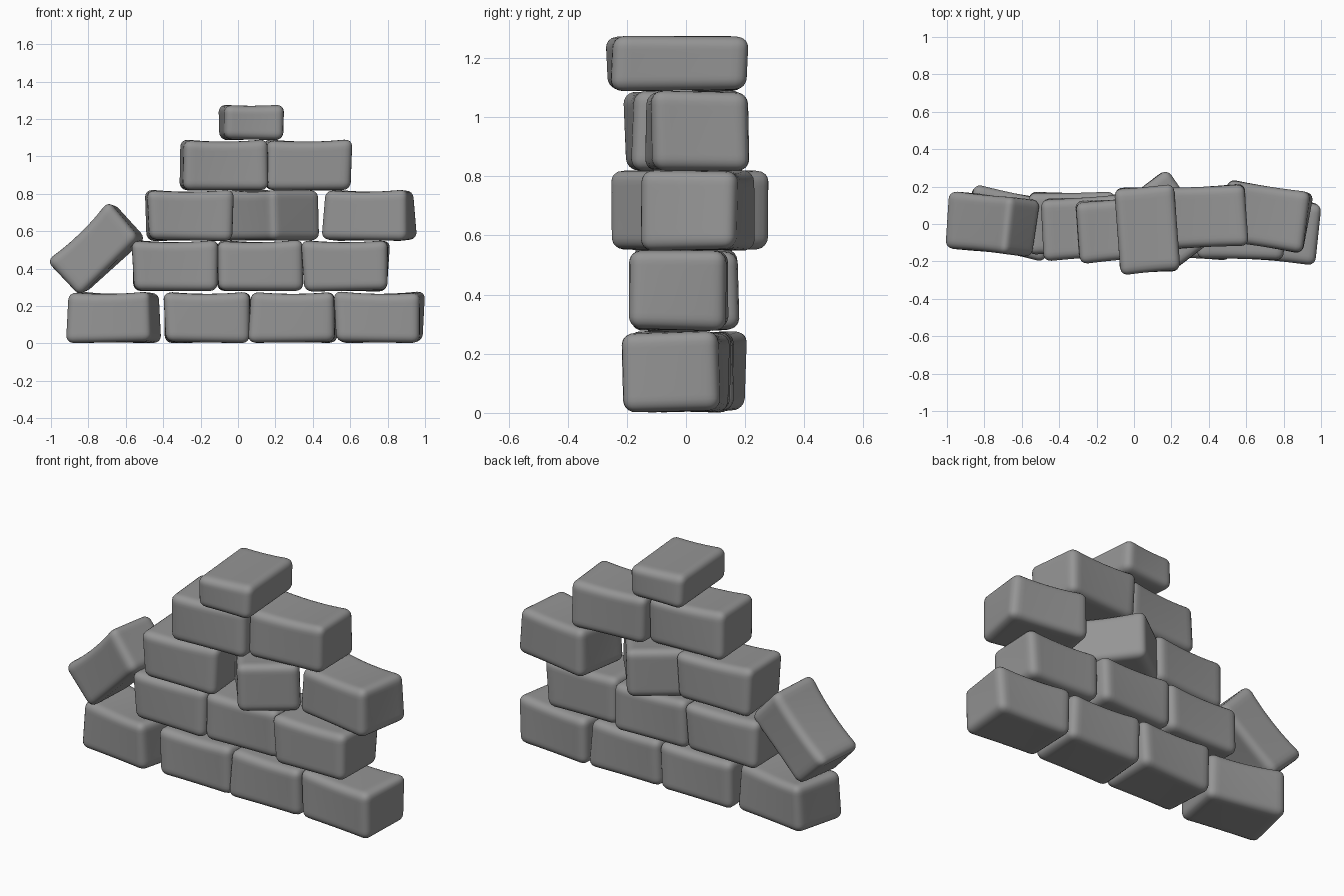
import bpy, bmesh, random
from math import radians, copysign
from mathutils import Vector, Euler

if "Cube" in bpy.data.objects:
    bpy.data.objects.remove(bpy.data.objects["Cube"])

random.seed(4)
R = 0.042  # edge rounding

stone = bpy.data.materials.new("dark_grey_stone")
stone.diffuse_color = (0.3, 0.3, 0.3, 1)
stone.use_nodes = True
stone.node_tree.nodes["Principled BSDF"].inputs["Base Color"].default_value = stone.diffuse_color


def brick(name, loc, yaw=0, size=(0.455, 0.332, 0.272), tilt=0, sag=0.012):
    """Rounded, slightly worn brick with a gently dished top."""
    bm = bmesh.new()
    bmesh.ops.create_cube(bm, size=2)
    bmesh.ops.subdivide_edges(bm, edges=bm.edges[:], cuts=13, use_grid_fill=True)
    half = Vector(size) / 2
    # random lean of each end gives the hand-cut look
    j = [random.uniform(-0.007, 0.007) for _ in range(5)]
    for v in bm.verts:
        # gather the grid lines toward the edges, then round the box
        p = Vector([copysign(abs(c) ** 0.6, c) * h for c, h in zip(v.co, half)])
        inner = Vector([max(-h + R, min(h - R, c)) for c, h in zip(p, half)])
        p = inner + (p - inner).normalized() * R
        u, w, t = (p[i] / half[i] for i in range(3))
        top = (t + 1) / 2
        p.z += top * (sag * (u * u - 1) + j[0] * u * w) + (1 - top) * j[1] * u * w
        p.x += j[2] * w * t + j[3] * u * t
        p.y += j[4] * u * t - 0.005 * w * (1 - u * u)
        v.co = p
    me = bpy.data.meshes.new(name)
    bm.to_mesh(me)
    bm.free()
    me.materials.append(stone)
    for f in me.polygons:
        f.use_smooth = True
    ob = bpy.data.objects.new(name, me)
    bpy.context.collection.objects.link(ob)
    ob.location = loc
    ob.rotation_euler = Euler((0, radians(tilt), radians(yaw)))
    return ob


# courses: centre height -> (x, y, yaw) of each brick
courses = [
    (0.141, [(-0.665, 0.005, -11), (-0.165, -0.005, 0), (0.293, -0.02, -2), (0.756, -0.035, -5)]),
    (0.417, [(-0.335, 0.005, 0), (0.118, 0.01, 1), (0.575, -0.025, -1)]),
    (0.687, [(-0.26, -0.02, 3), (0.178, 0.013, -53), (0.702, 0.04, -9)]),
    (0.955, [(-0.075, -0.03, 4), (0.373, 0.038, 3)]),
]
for row, (z, bricks) in enumerate(courses, 1):
    for i, (x, y, yaw) in enumerate(bricks, 1):
        brick(f"brick_row{row}_{i}", (x, y, z), yaw)

# cap brick laid crosswise
brick("cap_brick", (0.071, -0.03, 1.183), 4, (0.32, 0.465, 0.187), sag=0.006)

# loose brick leaning against the left side
brick("leaning_brick", (-0.76, 0.0, 0.506), -6, (0.455, 0.31, 0.262), tilt=-43, sag=0.02)
